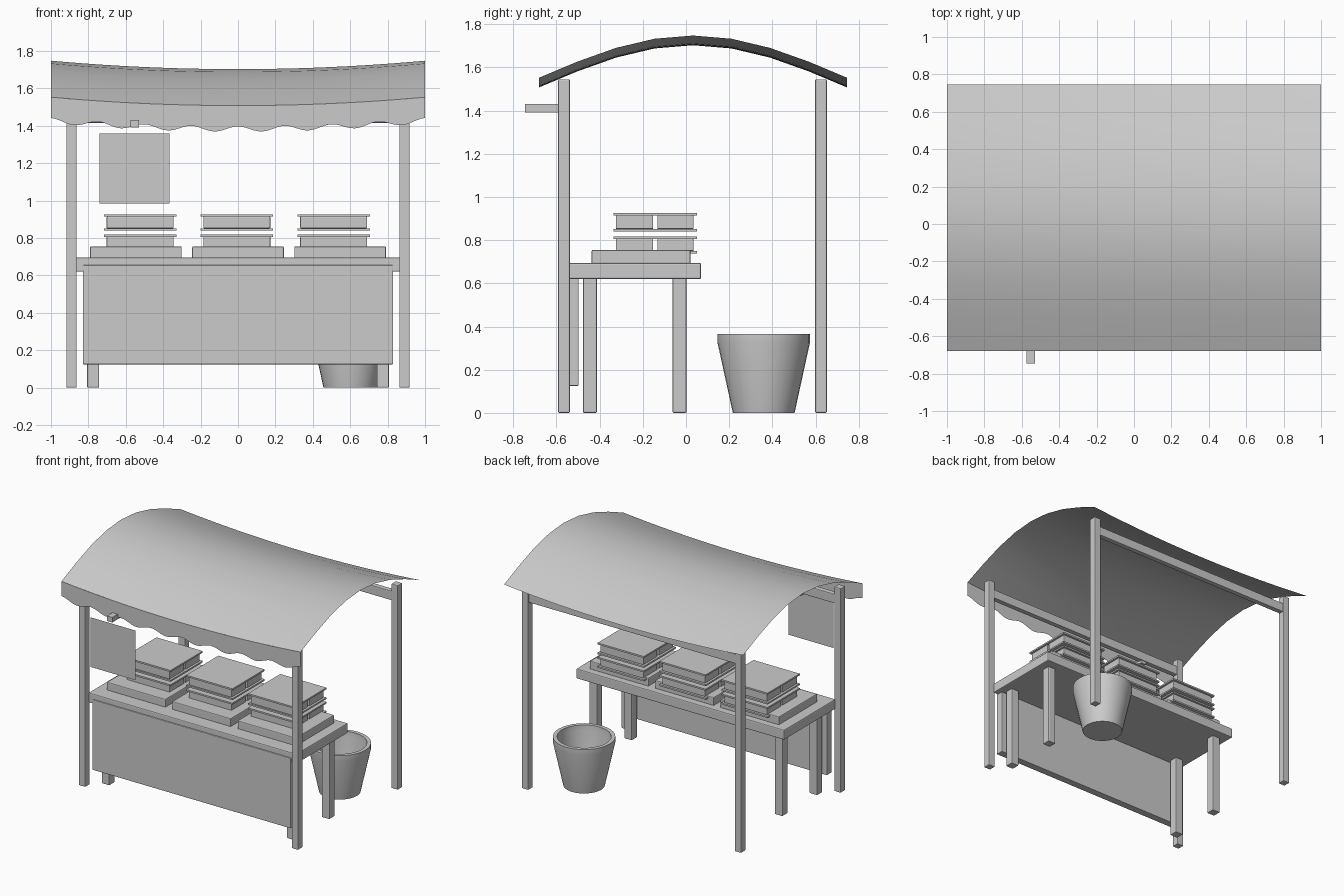
import bpy, bmesh, math

if "Cube" in bpy.data.objects:
    bpy.data.objects.remove(bpy.data.objects["Cube"], do_unlink=True)

GREY = (0.6, 0.6, 0.6, 1)
grey = bpy.data.materials.new("plain_grey")
grey.use_nodes = True
grey.diffuse_color = GREY
grey.node_tree.nodes["Principled BSDF"].inputs["Base Color"].default_value = GREY


def make(name, bm, smooth=None):
    mesh = bpy.data.meshes.new(name)
    bm.to_mesh(mesh)
    bm.free()
    ob = bpy.data.objects.new(name, mesh)
    bpy.context.collection.objects.link(ob)
    mesh.materials.append(grey)
    if smooth:
        bpy.ops.object.select_all(action='DESELECT')
        ob.select_set(True)
        bpy.context.view_layer.objects.active = ob
        bpy.ops.object.shade_smooth_by_angle(angle=math.radians(smooth))
    return ob


def box(name, xs, ys, zs, bevel=0.0):
    """Box from (min, max) pairs, with optional softened edges."""
    bm = bmesh.new()
    bmesh.ops.create_cube(bm, size=1)
    for v in bm.verts:
        v.co = [lo + (c + 0.5) * (hi - lo) for c, (lo, hi) in zip(v.co, (xs, ys, zs))]
    ob = make(name, bm)
    if bevel:
        mod = ob.modifiers.new("soft_edges", 'BEVEL')
        mod.width, mod.segments = bevel, 2
    return ob


def span(centre, size):
    return (centre - size / 2, centre + size / 2)


def sheet(name, nu, nv, point, smooth=None):
    """Single-layer grid whose points come from point(u, v), u and v in 0..1."""
    bm = bmesh.new()
    rows = [[bm.verts.new(point(i / nu, j / nv)) for j in range(nv + 1)] for i in range(nu + 1)]
    for i in range(nu):
        for j in range(nv):
            bm.faces.new((rows[i][j], rows[i + 1][j], rows[i + 1][j + 1], rows[i][j + 1]))
    return make(name, bm, smooth)


# Awning: arched front to back, sagging in the middle
FRONT, BACK = -0.68, 0.745


def edge_height(x):
    return 1.508 + 0.045 * x * x


def canopy(u, v):
    x = 2 * u - 1
    return (x, FRONT + v * (BACK - FRONT), edge_height(x) + 0.195 * math.sin(math.pi * v))


def valance(u, v):
    x = 2 * u - 1
    drop = 0.125 - 0.014 * math.cos(8 * math.pi * x)
    return (x, FRONT, edge_height(x) - (1 - v) * drop)


sheet("awning", 24, 8, canopy, 40)
sheet("awning_valance", 96, 1, valance)

# Posts and the beams between them
for row, y in (("front", -0.565), ("back", 0.625)):
    for side, x in (("right", -0.89), ("left", 0.89)):
        box(f"{row}_{side}_post", span(x, 0.055), span(y, 0.055), (0, 1.545), 0.006)
    box(f"{row}_beam", (-0.88, 0.88), span(y, 0.04), (1.415, 1.485), 0.005)

# Table with front panel
box("table_top", (-0.87, 0.87), (-0.545, 0.07), (0.62, 0.695), 0.007)
box("front_panel", (-0.83, 0.83), (-0.555, -0.497), (0.125, 0.655), 0.005)
for row, y in (("front", -0.445), ("back", -0.03)):
    for side, x in (("right", -0.775), ("left", 0.775)):
        box(f"{row}_{side}_table_leg", span(x, 0.065), span(y, 0.065), (0, 0.63), 0.006)

# Display risers, each with two stacked boxes
for i in (-1, 0, 1):
    box(f"riser_{i + 2}", span(0.546 * i, 0.49), (-0.437, 0.02), (0.69, 0.755), 0.006)
    cx = 0.5175 * i - 0.006
    for level, z in (("lower", 0.738), ("upper", 0.84)):
        name = f"{level}_box_{i + 2}"
        h = 0.08 if level == "lower" else 0.086
        box(name + "_base", span(cx, 0.387), (-0.335, 0.05), (z, z + 0.012))
        box(name + "_lid", span(cx, 0.387), (-0.335, 0.05), (z + h - 0.012, z + h))
        box(name + "_front_block", span(cx, 0.358), (-0.325, -0.152), (z + 0.012, z + h - 0.011), 0.004)
        box(name + "_back_block", span(cx, 0.358), (-0.133, 0.035), (z + 0.012, z + h - 0.011), 0.004)

# Hanging sign and its bracket
sheet("hanging_sign", 1, 1, lambda u, v: (-0.74 + 0.375 * u, -0.705, 0.985 + 0.375 * v))
box("sign_bracket", span(-0.552, 0.045), (-0.745, -0.55), (1.392, 1.43))

# Bucket: lathed profile of outer wall, rim and inner wall
SIDES = 32
profile = [(0.143, 0), (0.214, 0.325), (0.214, 0.365), (0.186, 0.365), (0.184, 0.325), (0.122, 0.03)]
bm = bmesh.new()
rings = [[bm.verts.new((0.6 + r * math.cos(2 * math.pi * k / SIDES),
                        0.36 + r * math.sin(2 * math.pi * k / SIDES), z))
          for k in range(SIDES)] for r, z in profile]
for low, high in zip(rings, rings[1:]):
    for k in range(SIDES):
        n = (k + 1) % SIDES
        bm.faces.new((low[k], low[n], high[n], high[k]))
bm.faces.new(rings[0][::-1])
bm.faces.new(rings[-1])
make("bucket", bm, 30)
